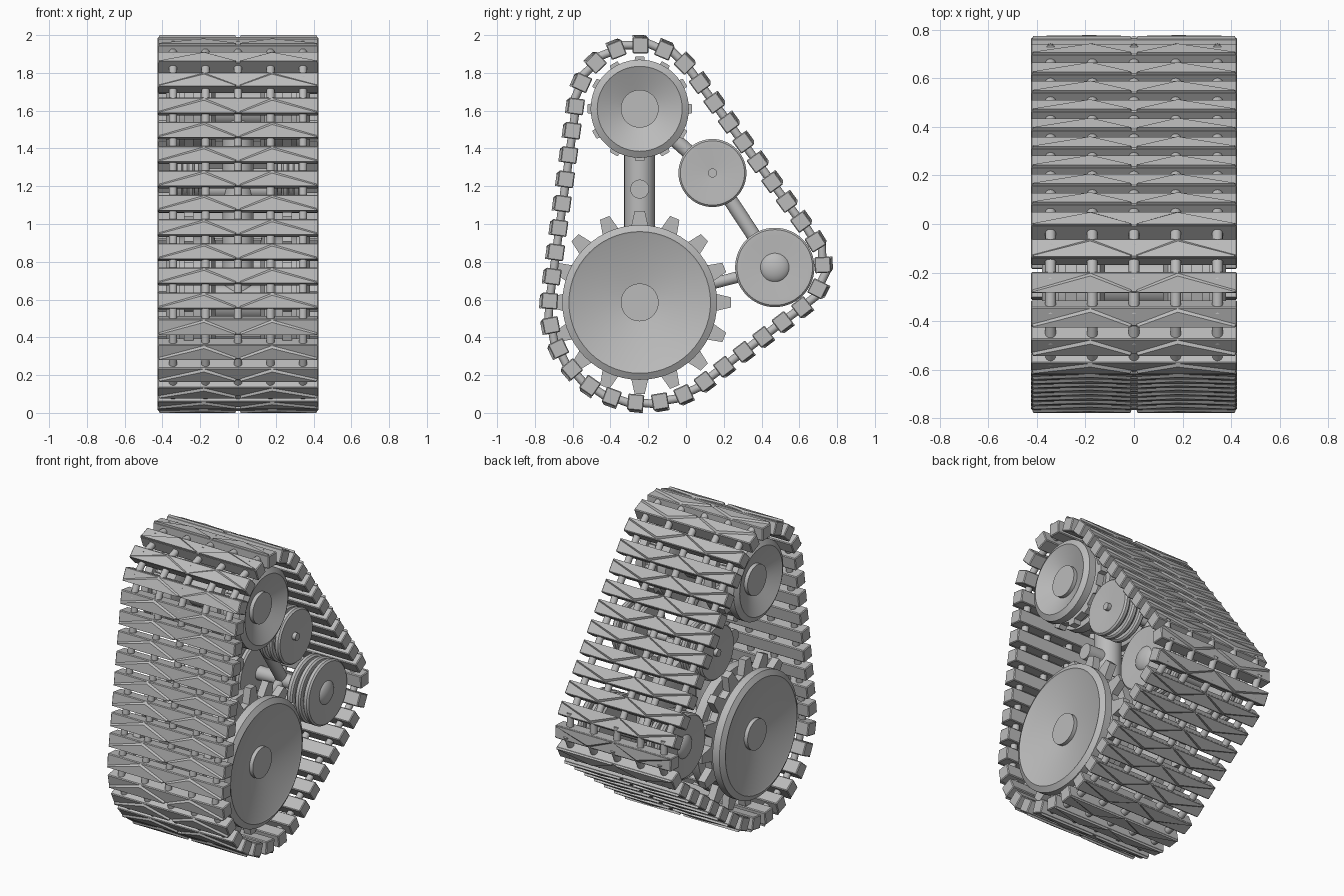
import bpy, bmesh
from math import cos, sin, pi, tau, atan2, sqrt, radians
from mathutils import Vector, Matrix

cube = bpy.data.objects.get("Cube")
if cube:
    bpy.data.objects.remove(cube)

grey = bpy.data.materials.new("plain_grey")
grey.use_nodes = True
grey.diffuse_color = (0.5, 0.5, 0.5, 1)
grey.node_tree.nodes["Principled BSDF"].inputs["Base Color"].default_value = (0.5, 0.5, 0.5, 1)


def to_mesh(name, bm):
    bmesh.ops.recalc_face_normals(bm, faces=bm.faces)
    mesh = bpy.data.meshes.new(name)
    bm.to_mesh(mesh)
    bm.free()
    mesh.materials.append(grey)
    return mesh


def add(name, mesh, smooth=True):
    obj = bpy.data.objects.new(name, mesh)
    bpy.context.collection.objects.link(obj)
    if smooth:
        bpy.ops.object.select_all(action='DESELECT')
        obj.select_set(True)
        bpy.context.view_layer.objects.active = obj
        bpy.ops.object.shade_smooth_by_angle(angle=radians(30))
    return obj


def lathe(name, center, profile, side, steps=56):
    """Spin (x, radius) points around an axle that runs along x."""
    bm = bmesh.new()
    verts = [bm.verts.new((side * x, 0, r)) for x, r in profile]
    edges = [bm.edges.new(pair) for pair in zip(verts, verts[1:])]
    bmesh.ops.spin(bm, geom=verts + edges, cent=(0, 0, 0), axis=(1, 0, 0),
                   angle=tau, steps=steps, use_duplicate=False)
    bmesh.ops.remove_doubles(bm, verts=bm.verts, dist=1e-4)
    add(name, to_mesh(name, bm)).location = (0, *center)


def gear(name, center, root, tip, count, x0, x1, base, top):
    """Toothed ring; base and top are tooth half widths as a share of the pitch."""
    bm = bmesh.new()
    outline = []
    for i in range(count):
        for share, r in ((-base, root), (-top, tip), (top, tip), (base, root)):
            a = (i + share) * tau / count
            outline.append(bm.verts.new((x0, r * cos(a), r * sin(a))))
    face = bm.faces.new(outline)
    grown = bmesh.ops.extrude_face_region(bm, geom=[face])["geom"]
    bmesh.ops.translate(bm, vec=(x1 - x0, 0, 0),
                        verts=[g for g in grown if isinstance(g, bmesh.types.BMVert)])
    add(name, to_mesh(name, bm), False).location = (0, *center)


def rod(name, start, end, radius):
    start, end = Vector(start), Vector(end)
    axis = end - start
    bm = bmesh.new()
    bmesh.ops.create_cone(bm, cap_ends=True, segments=32, radius1=radius,
                          radius2=radius, depth=axis.length)
    obj = add(name, to_mesh(name, bm))
    obj.matrix_world = (Matrix.Translation((start + end) / 2)
                        @ axis.to_track_quat('Z', 'Y').to_matrix().to_4x4())


# Wheel centres as (y, z)
BIG, TOP, MID, REAR = (-0.245, 0.585), (-0.245, 1.61), (0.14, 1.27), (0.47, 0.77)


def drive_profile(r):
    """Two flanges with a core between them and a dished outer face."""
    return [(0.12, 0), (0.12, r * 0.8), (0.14, r), (0.20, r), (0.20, r * 0.85),
            (0.31, r * 0.85), (0.31, r), (0.36, r), (0.38, r - 0.035),
            (0.375, r - 0.045), (0.325, 0.1), (0.35, 0.1), (0.35, 0)]


def idler_profile(r):
    """Three narrow rims with grooves between them."""
    points = [(0.17, 0)]
    for x in (0.17, 0.23, 0.29):
        points += [(x, r * 0.82), (x, r - 0.01), (x + 0.01, r), (x + 0.03, r),
                   (x + 0.04, r - 0.01), (x + 0.04, r * 0.82)]
    return points + [(0.315, 0.03), (0.315, 0)]


for side, word in ((1, "left"), (-1, "right")):
    lathe(word + "_drive_wheel", BIG, drive_profile(0.41), side)
    lathe(word + "_top_wheel", TOP, drive_profile(0.26), side)
    lathe(word + "_middle_idler", MID, idler_profile(0.18), side)
    lathe(word + "_rear_idler", REAR, idler_profile(0.21), side)
    dome = [(0.30 + 0.045 * sin(a), 0.085 * cos(a)) for a in (i * pi / 12 for i in range(7))]
    lathe(word + "_rear_hub", REAR, dome, side, 32)
    x0, x1 = sorted((side * 0.235, side * 0.285))
    gear(word + "_drive_teeth", BIG, 0.39, 0.485, 16, x0, x1, 0.32, 0.14)
    gear(word + "_top_teeth", TOP, 0.25, 0.278, 12, x0, x1, 0.22, 0.16)

# Axles
for name, c, r, reach in (("drive_axle", BIG, 0.1, 0.2), ("top_axle", TOP, 0.1, 0.2),
                          ("middle_axle", MID, 0.024, 0.34), ("rear_axle", REAR, 0.045, 0.2),
                          ("strut_pin", (-0.245, 1.185), 0.05, 0.18)):
    rod(name, (-reach, *c), (reach, *c), r)

# Frame
rod("main_strut", (0, *BIG), (0, *TOP), 0.082)
rod("upper_brace", (0, *TOP), (0, *MID), 0.038)
rod("rear_brace", (0, *MID), (0, *REAR), 0.038)
rod("lower_brace", (0, *BIG), (0, *REAR), 0.03)

# Track path: a belt around three circles of link centres
circles = [(Vector((-0.22, 0.557)), 0.503), (Vector(TOP), 0.336), (Vector(REAR), 0.254)]
angles = []
for i, (c, r) in enumerate(circles):
    c2, r2 = circles[(i + 1) % 3]
    d = c2 - c
    k = (r - r2) / d.length
    u = d.normalized()
    n = u * k + Vector((-u.y, u.x)) * sqrt(1 - k * k)
    angles.append(atan2(n.y, n.x))
path = []
for i, (c, r) in enumerate(circles):
    sweep = (angles[i - 1] - angles[i]) % tau
    for s in range(65):
        a = angles[i - 1] - sweep * s / 64
        path.append(c + r * Vector((cos(a), sin(a))))
peak = max(range(len(path)), key=lambda i: path[i].y)
path = path[peak:] + path[:peak + 1]
total = sum((b - a).length for a, b in zip(path, path[1:]))


def along(dist):
    dist %= total
    for a, b in zip(path, path[1:]):
        step = (b - a).length
        if dist <= step and step > 0:
            return a.lerp(b, dist / step)
        dist -= step
    return path[-1]


# Track link: bar, raised chevrons and connecting pins
LINKS = 40
pitch = total / LINKS
H = 0.0425
bm = bmesh.new()
bar = bmesh.ops.create_cube(bm, size=1, matrix=Matrix.Diagonal((0.85, 2 * H, 2 * H, 1)))
bmesh.ops.bevel(bm, geom=list({e for v in bar["verts"] for e in v.link_edges}),
                offset=0.005, segments=1, affect='EDGES')
for s in (-1, 1):
    low = [bm.verts.new((s * x, y, H - 0.002)) for x, y in
           ((0.01, -H), (0.42, -H), (0.42, -0.03), (0.18, 0.04), (0.01, -0.03))]
    high = [bm.verts.new((s * x, y, H + 0.011)) for x, y in
            ((0.015, -H), (0.415, -H), (0.415, -0.038), (0.18, 0.026), (0.015, -0.038))]
    bm.faces.new(low)
    bm.faces.new(high)
    for i in range(5):
        j = (i + 1) % 5
        bm.faces.new((low[i], low[j], high[j], high[i]))
for i in range(-2, 3):
    turn = Matrix.Translation((0.172 * i, -pitch / 2, 0)) @ Matrix.Rotation(pi / 2, 4, 'X')
    bmesh.ops.create_cone(bm, cap_ends=True, segments=16, radius1=0.022,
                          radius2=0.022, depth=pitch, matrix=turn)
link_mesh = to_mesh("track_link", bm)

for i in range(LINKS):
    p = along(i * pitch)
    t = (along(i * pitch + 0.03) - along(i * pitch - 0.03)).normalized()
    link = add("track_link_%02d" % (i + 1), link_mesh, i == 0)
    basis = Matrix(((1, 0, 0), (0, t.x, -t.y), (0, t.y, t.x))).to_4x4()
    link.matrix_world = Matrix.Translation((0, p.x, p.y)) @ basis
